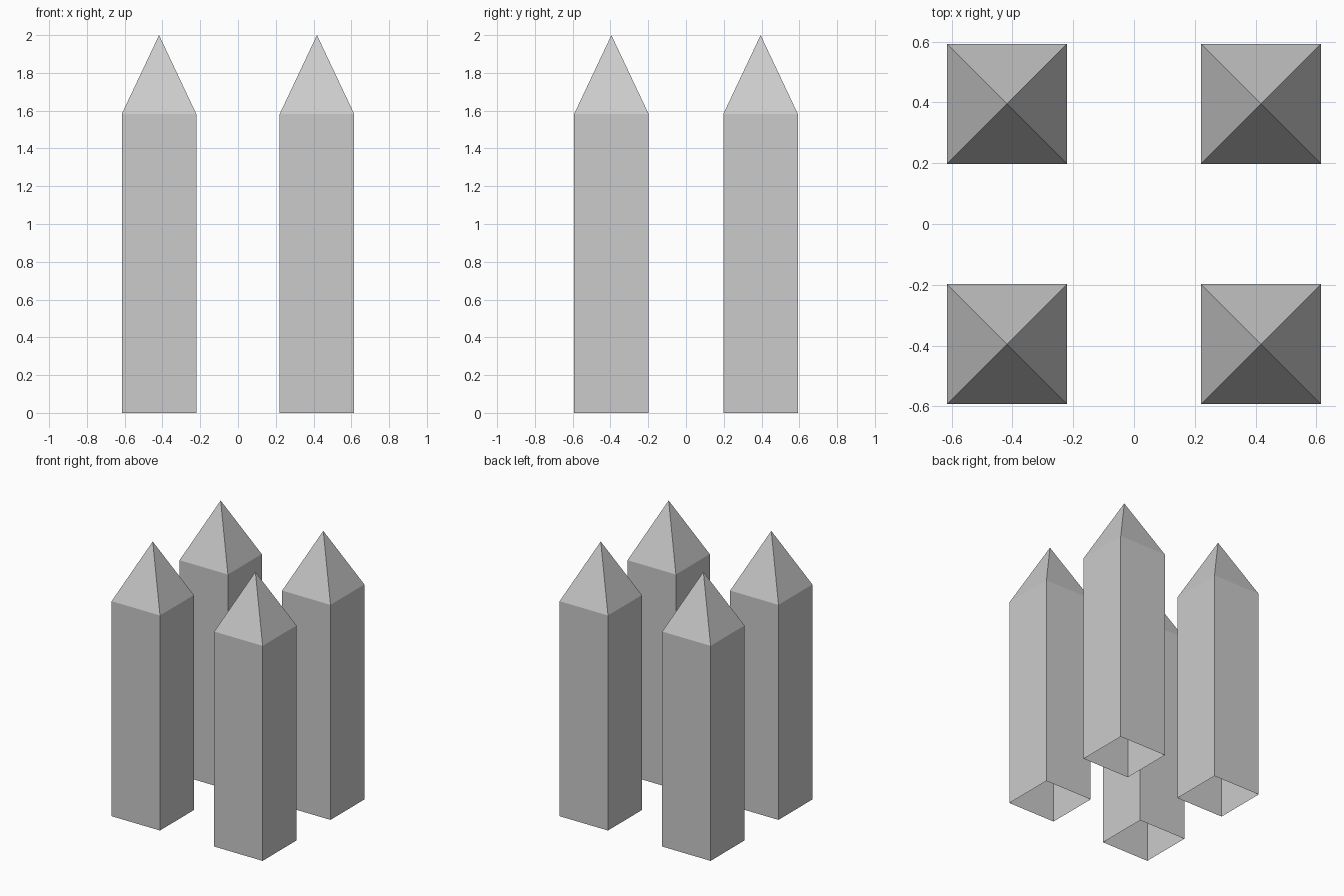
import bpy, bmesh

if "Cube" in bpy.data.objects:
    bpy.data.objects.remove(bpy.data.objects["Cube"])

HALF = 0.197      # half width of a square post
EAVE = 1.583      # height where the pointed tip starts
TOP = 2.0
CX, CY = 0.418, 0.395


def add_post(name, x, y):
    """Square post with a pyramid tip and an open bottom."""
    bm = bmesh.new()
    corners = [(-HALF, -HALF), (HALF, -HALF), (HALF, HALF), (-HALF, HALF)]
    low = [bm.verts.new((cx, cy, 0)) for cx, cy in corners]
    high = [bm.verts.new((cx, cy, EAVE)) for cx, cy in corners]
    apex = bm.verts.new((0, 0, TOP))
    for i in range(4):
        j = (i + 1) % 4
        bm.faces.new((low[i], low[j], high[j], high[i]))   # wall
        bm.faces.new((high[i], high[j], apex))             # tip side
    mesh = bpy.data.meshes.new(name)
    bm.to_mesh(mesh)
    bm.free()
    obj = bpy.data.objects.new(name, mesh)
    obj.location = (x, y, 0)
    bpy.context.collection.objects.link(obj)


# Four posts at the corners of a rectangle
for depth, sy in (("front", -1), ("back", 1)):
    for side, sx in (("left", -1), ("right", 1)):
        add_post(f"{depth}_{side}_post", sx * CX, sy * CY)
